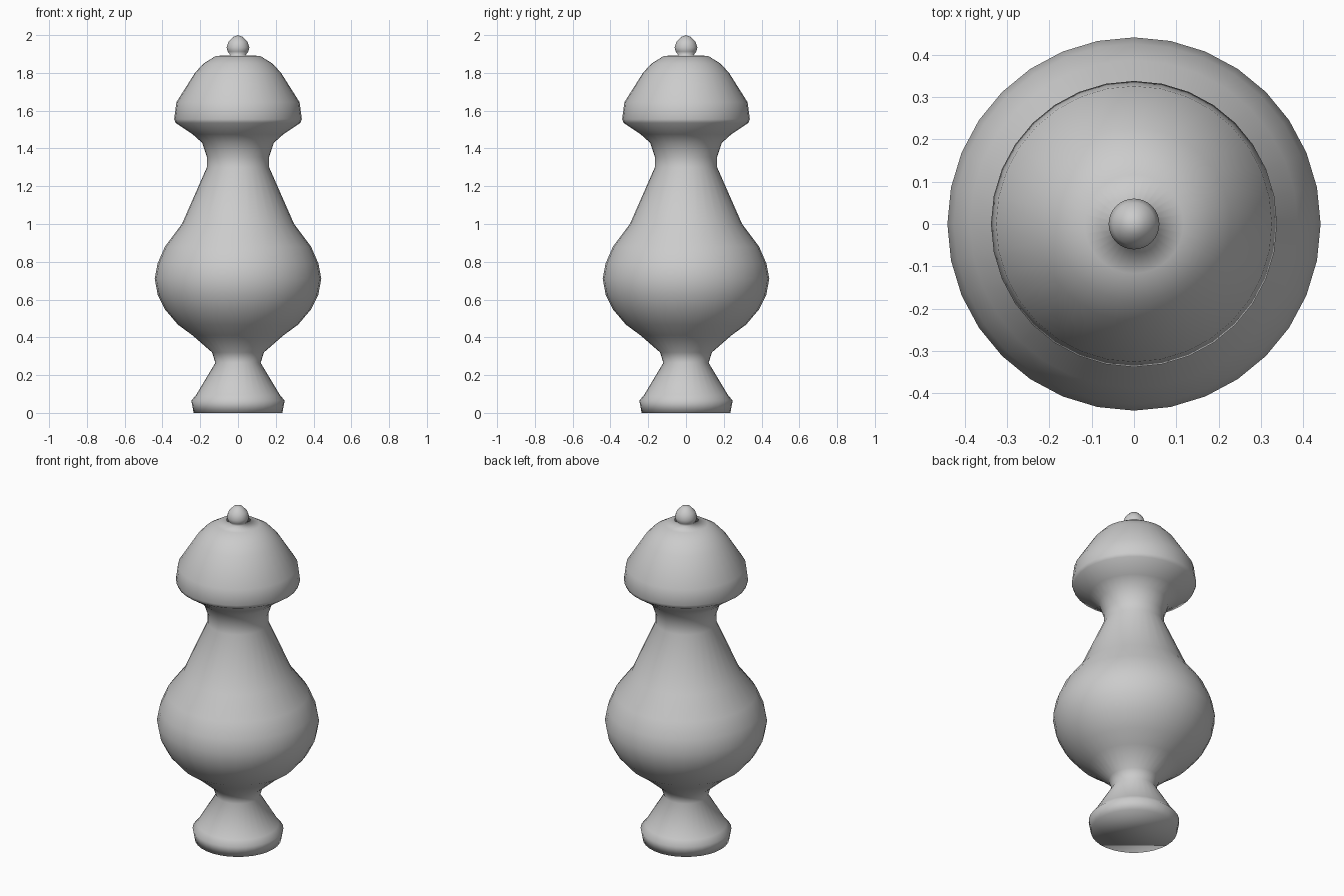
import bpy, bmesh, math

if "Cube" in bpy.data.objects:
    bpy.data.objects.remove(bpy.data.objects["Cube"])

SIDES = 32


def lathe(name, profile):
    """Revolve an (r, z) profile around z; zero radii become poles, open ends become caps."""
    bm = bmesh.new()
    rings = []
    for r, z in profile:
        if r == 0:
            rings.append([bm.verts.new((0, 0, z))])
        else:
            rings.append([bm.verts.new((r * math.cos(2 * math.pi * i / SIDES),
                                        r * math.sin(2 * math.pi * i / SIDES), z))
                          for i in range(SIDES)])
    for a, b in zip(rings, rings[1:]):
        for i in range(SIDES):
            j = (i + 1) % SIDES
            if len(b) == 1:
                bm.faces.new((a[i], a[j], b[0]))
            else:
                bm.faces.new((a[i], a[j], b[j], b[i]))
    # flat underside
    bm.faces.new(rings[0][::-1])
    bmesh.ops.recalc_face_normals(bm, faces=bm.faces)
    for f in bm.faces:
        f.smooth = True
    mesh = bpy.data.meshes.new(name)
    bm.to_mesh(mesh)
    bm.free()
    obj = bpy.data.objects.new(name, mesh)
    bpy.context.collection.objects.link(obj)
    return obj


# flared foot
foot = [(0.235, 0), (0.247, 0.065), (0.222, 0.095), (0.12, 0.265), (0.137, 0.32)]
# round belly
belly = [(0.24, 0.41), (0.318, 0.467), (0.386, 0.547), (0.425, 0.625), (0.441, 0.71),
         (0.426, 0.79), (0.387, 0.88), (0.297, 1.0)]
# slim neck
neck = [(0.165, 1.3), (0.165, 1.355), (0.19, 1.43), (0.24, 1.475)]
# domed cap
cap = [(0.33, 1.535), (0.338, 1.555), (0.326, 1.645), (0.228, 1.80), (0.182, 1.85),
       (0.117, 1.89)]
# finial knob
knob = [(0.04, 1.893), (0.055, 1.913), (0.06, 1.935), (0.05, 1.965), (0.026, 1.99), (0, 2.0)]

lathe("turned_finial", foot + belly + neck + cap + knob)
